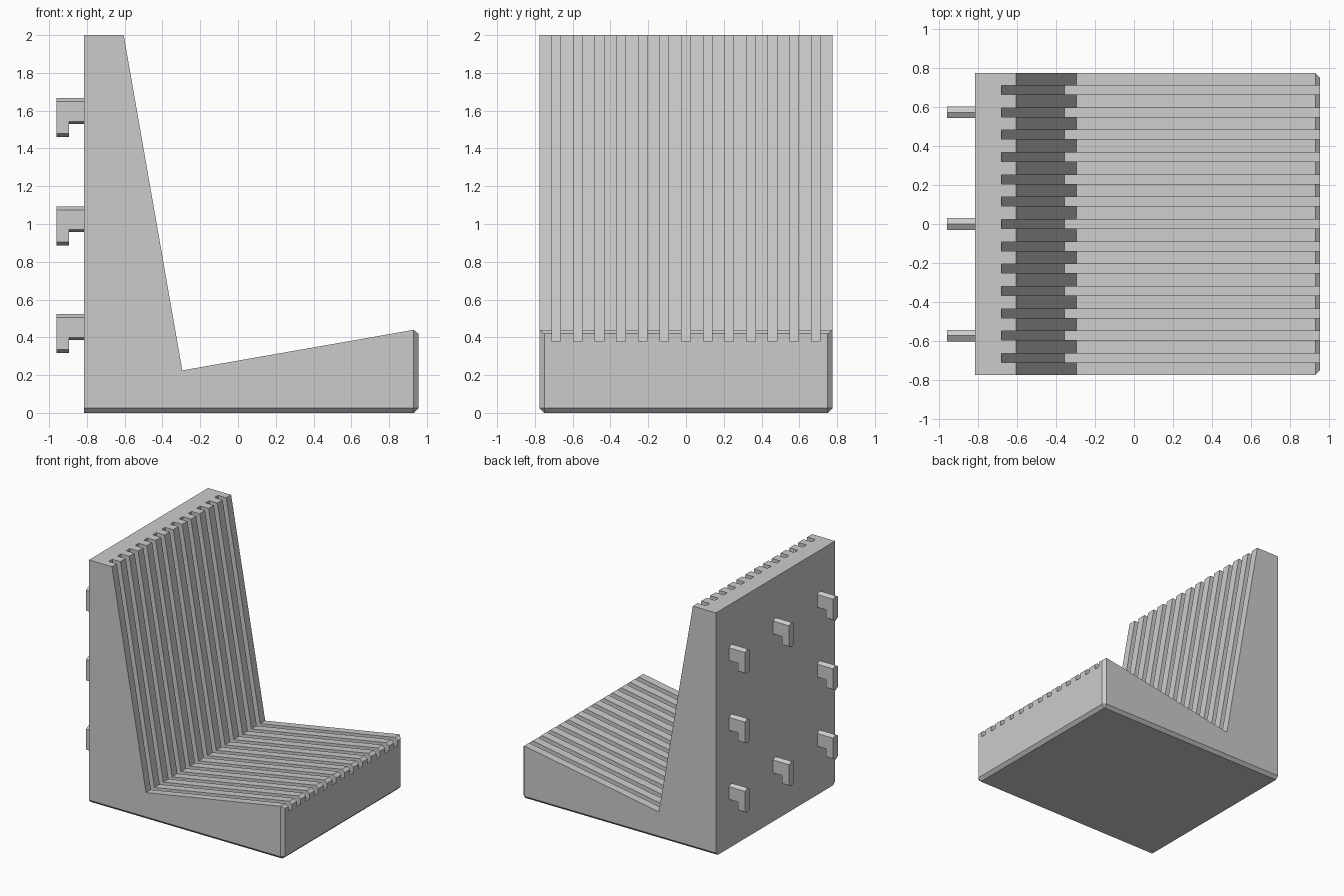
import bpy
import bmesh

cube = bpy.data.objects.get("Cube")
if cube:
    bpy.data.objects.remove(cube, do_unlink=True)

grey = bpy.data.materials.new("light_grey")
grey.use_nodes = True
colour = (0.6, 0.6, 0.6, 1)
grey.diffuse_color = colour
grey.node_tree.nodes["Principled BSDF"].inputs["Base Color"].default_value = colour


def loft(bm, sections):
    """Skin a row of matching XZ profiles, each given as (y, points)."""
    rings = [[bm.verts.new((x, y, z)) for x, z in pts] for y, pts in sections]
    for a, b in zip(rings, rings[1:]):
        for i in range(len(a)):
            j = (i + 1) % len(a)
            bm.faces.new((a[i], a[j], b[j], b[i]))
    bm.faces.new(rings[0])
    bm.faces.new(rings[-1])


def finish(name, bm):
    bmesh.ops.recalc_face_normals(bm, faces=bm.faces[:])
    mesh = bpy.data.meshes.new(name)
    bm.to_mesh(mesh)
    bm.free()
    mesh.materials.append(grey)
    obj = bpy.data.objects.new(name, mesh)
    bpy.context.collection.objects.link(obj)
    return obj


# Seat body: L-shaped wedge profile with chamfered front and lower side edges
BACK, FRONT, HALF = -0.815, 0.955, 0.775
profile = [(BACK, 0), (FRONT, 0), (FRONT, 0.444), (-0.295, 0.225),
           (-0.605, 2), (BACK, 2)]
bm = bmesh.new()
loft(bm, [(-HALF, profile), (HALF, profile)])


def chamfered(edge):
    a, b = (v.co for v in edge.verts)
    on_front = min(a.x, b.x) > FRONT - 0.001
    low_side = max(a.z, b.z) < 0.001 and abs(a.y - b.y) < 0.001
    return on_front or low_side


bmesh.ops.bevel(bm, geom=[e for e in bm.edges if chamfered(e)],
                offset=0.025, segments=1, affect='EDGES')
body = finish("seat_body", bm)

# Grooves running down the backrest and along the seat
groove = [(-0.357, 0.15), (1.1, 0.402), (1.1, 0.6), (-0.2, 0.6),
          (-0.45, 2.1), (-0.6975, 2.1)]
bm = bmesh.new()
for i in range(-6, 7):
    y = i * 0.1146
    loft(bm, [(y - 0.023, groove), (y + 0.023, groove)])
cutter = finish("groove_cutter", bm)
cutter.hide_render = True
mod = body.modifiers.new("grooves", 'BOOLEAN')
mod.object = cutter
mod.operation = 'DIFFERENCE'
mod.solver = 'EXACT'
bpy.context.view_layer.update()
cut = bpy.data.meshes.new_from_object(
    body.evaluated_get(bpy.context.evaluated_depsgraph_get()))
body.modifiers.clear()
body.data = cut
bpy.data.objects.remove(cutter, do_unlink=True)


# Hooks on the back, ridged along their middle
def hook_profile(z, grow):
    top, under, tip = z + grow, z - 0.105 - grow * 0.75, z - 0.17 - grow
    return [(BACK + 0.005, top), (-0.96, top), (-0.96, tip),
            (-0.895, tip), (-0.895, under), (BACK + 0.005, under)]


for row, z in zip(("lower", "middle", "upper"), (0.505, 1.075, 1.648)):
    for side, y in (("right", -0.573), ("centre", 0), ("left", 0.573)):
        if row == "middle" and side == "centre":
            continue
        bm = bmesh.new()
        loft(bm, [(y - 0.03, hook_profile(z, 0)),
                  (y, hook_profile(z, 0.018)),
                  (y + 0.03, hook_profile(z, 0))])
        finish(f"{row}_{side}_hook", bm)
